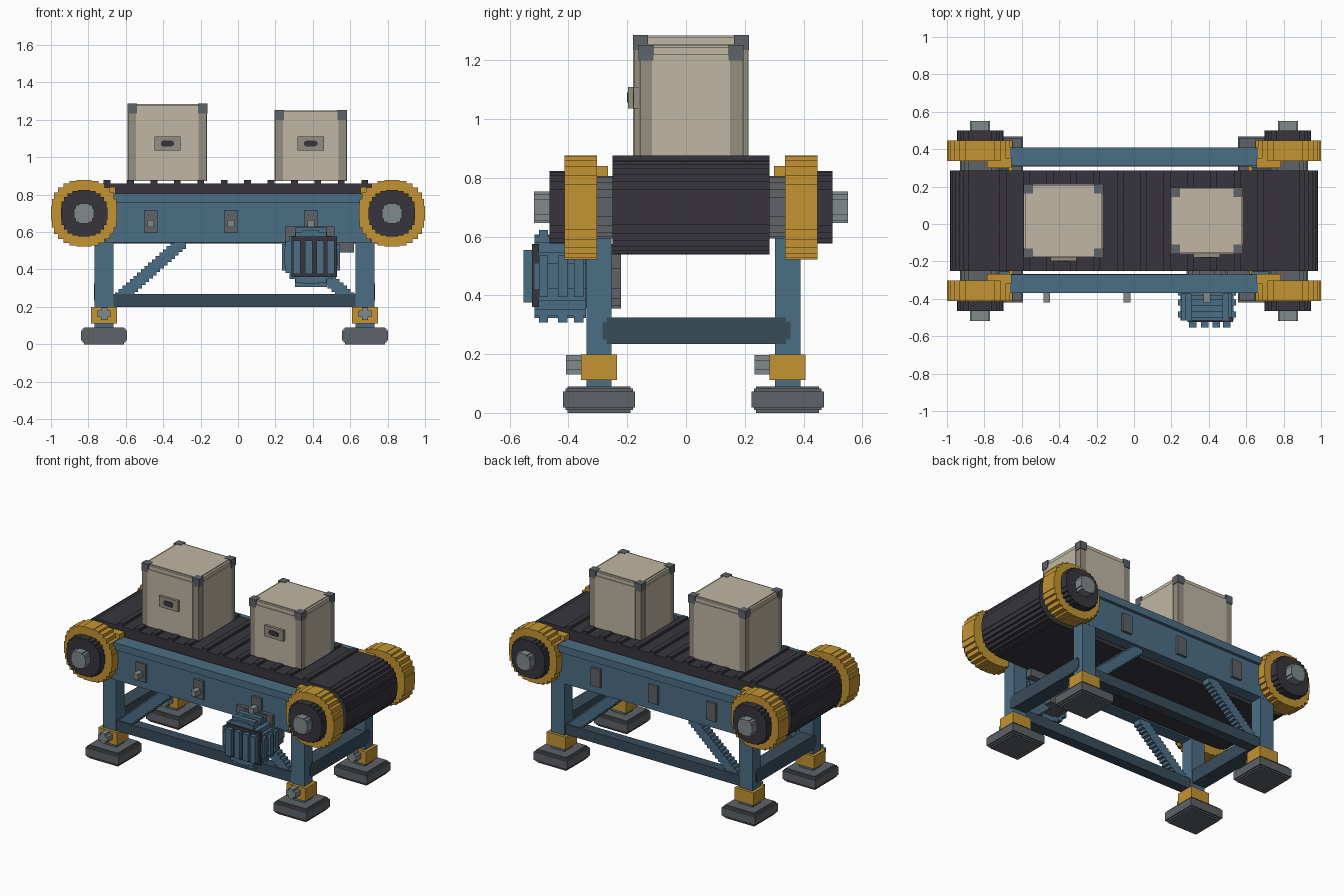
import bpy, bmesh, math
from mathutils import Matrix, Vector

if "Cube" in bpy.data.objects:
    bpy.data.objects.remove(bpy.data.objects["Cube"])


def material(name, rgb):
    col = [((c / 255 + 0.055) / 1.055) ** 2.4 for c in rgb] + [1.0]
    m = bpy.data.materials.new(name)
    m.use_nodes = True
    m.diffuse_color = col
    bsdf = m.node_tree.nodes["Principled BSDF"]
    bsdf.inputs["Base Color"].default_value = col
    bsdf.inputs["Roughness"].default_value = 0.7
    return m


BLUE = material("frame blue", (75, 110, 133))
NAVY = material("strut dark blue", (56, 76, 90))
GOLD = material("safety yellow", (196, 149, 50))
BLACK = material("rubber black", (55, 53, 60))
STEEL = material("dark steel", (94, 98, 103))
LIGHT = material("light steel", (129, 138, 140))
BEIGE = material("crate beige", (192, 183, 164))
TAUPE = material("crate trim taupe", (148, 142, 128))


def finish(name, bm, mat):
    bmesh.ops.recalc_face_normals(bm, faces=bm.faces)
    me = bpy.data.meshes.new(name)
    bm.to_mesh(me)
    bm.free()
    me.materials.append(mat)
    ob = bpy.data.objects.new(name, me)
    bpy.context.collection.objects.link(ob)
    return ob


def boxes(name, mat, *bounds):
    """One object made of boxes, each given as x0, x1, y0, y1, z0, z1."""
    bm = bmesh.new()
    for x0, x1, y0, y1, z0, z1 in bounds:
        m = Matrix.Translation(((x0 + x1) / 2, (y0 + y1) / 2, (z0 + z1) / 2))
        m = m @ Matrix.Diagonal((x1 - x0, y1 - y0, z1 - z0, 1))
        bmesh.ops.create_cube(bm, size=1, matrix=m)
    return finish(name, bm, mat)


def stepped_circle(r, k):
    """Outline of a circle drawn in square steps, k steps per quarter."""
    quarter = []
    for i in range(k):
        a, b = (math.pi / 2 * j / k for j in (i, i + 1))
        if i:
            quarter.append((r * math.cos(a), r * math.sin(a)))
        quarter.append((r * math.cos(a), r * math.sin(b)))
    pts = []
    for q in range(4):
        c, s = ((1, 0), (0, 1), (-1, 0), (0, -1))[q]
        pts += [(c * x - s * y, s * x + c * y) for x, y in quarter]
    return pts


def disc(name, mat, x, z, r, k, y0, y1, stretch=0.0):
    """Stepped disc along y; stretch pulls the halves apart into a loop."""
    bm = bmesh.new()
    vs = [bm.verts.new((x + px + math.copysign(stretch, px), y0, z + pz))
          for px, pz in stepped_circle(r, k)]
    face = bm.faces.new(vs)
    ext = bmesh.ops.extrude_face_region(bm, geom=[face])
    moved = [v for v in ext["geom"] if isinstance(v, bmesh.types.BMVert)]
    bmesh.ops.translate(bm, verts=moved, vec=Vector((0, y1 - y0, 0)))
    return finish(name, bm, mat)


YC = 0.017          # centre line of the conveyor
AXLE_X, AXLE_Z = 0.823, 0.70

# Belt loop and the raised slats on its upper run
disc("belt", BLACK, 0, AXLE_Z, 0.16, 8, -0.25, 0.285, AXLE_X)
boxes("belt_slats", BLACK, *[(x - 0.018, x + 0.018, -0.25, 0.285, 0.85, 0.877)
                             for x in [-0.70 + 0.1252 * i for i in range(12)]])

# End rollers: axle, rubber hub, yellow wheel and bearing on each side
for xs, xn in ((-1, "right"), (1, "left")):
    x = xs * AXLE_X
    disc(f"axle_{xn}", LIGHT, x, AXLE_Z, 0.053, 3, YC - 0.535, YC + 0.535)
    for ys, yn in ((-1, "front"), (1, "back")):
        def span(a, b):
            return sorted((YC + ys * a, YC + ys * b))
        tag = f"{yn}_{xn}"
        disc("hub_" + tag, BLACK, x, AXLE_Z, 0.124, 6, *span(0.40, 0.482))
        disc("wheel_" + tag, GOLD, x, AXLE_Z, 0.177, 7, *span(0.32, 0.43))
        disc("bearing_" + tag, STEEL, x, AXLE_Z, 0.107, 5, *span(0.268, 0.321))
        bx = sorted((xs * 0.655, xs * 0.785))
        boxes("wheel_bracket_" + tag, GOLD, (*bx, *span(0.283, 0.335), 0.72, 0.84))

# Side beams with a top flange, steel plates and front bolts
for ys, yn, web, flange, plate in (
        (-1, "front", (-0.35, -0.27), (-0.37, -0.27), (-0.366, -0.34)),
        (1, "back", (0.31, 0.39), (0.31, 0.41), (0.38, 0.406))):
    boxes("beam_" + yn, BLUE, (-0.71, 0.71, *web, 0.545, 0.77),
          (-0.71, 0.71, *flange, 0.758, 0.806))
    boxes("beam_plates_" + yn, STEEL, *[(x - 0.036, x + 0.036, *plate, 0.595, 0.717)
                                        for x in (-0.467, -0.038, 0.39)])
boxes("beam_bolts", LIGHT, *[(x - 0.018, x + 0.018, -0.42, -0.35, 0.628, 0.665)
                             for x in (-0.467, -0.038, 0.39)])

# Legs, collars, clamp screws and feet
for x, xn in ((-0.716, "right"), (0.679, "left")):
    for y, yn in ((-0.296, "front"), (0.346, "back")):
        tag = f"{yn}_{xn}"
        boxes("leg_" + tag, BLUE, (x - 0.05, x + 0.05, y - 0.043, y + 0.043, 0.08, 0.60))
        boxes("collar_" + tag, GOLD, (x - 0.07, x + 0.07, y - 0.061, y + 0.061, 0.112, 0.198))
        boxes("clamp_screw_" + tag, LIGHT,
              (x - 0.035, x + 0.035, y - 0.113, y - 0.05, 0.147, 0.18),
              (x - 0.017, x + 0.017, y - 0.113, y - 0.05, 0.13, 0.197))
        boxes("foot_" + tag, STEEL,
              (x - 0.107, x + 0.107, y - 0.107, y + 0.107, 0.0, 0.09),
              (x - 0.115, x + 0.115, y - 0.115, y + 0.115, 0.009, 0.083),
              (x - 0.123, x + 0.123, y - 0.123, y + 0.123, 0.019, 0.073))
    # End strut between the two legs
    s = 0.004 if x > 0 else -0.004
    boxes("end_strut_" + xn, NAVY,
          (x - 0.05 + s, x + 0.05 + s, -0.27, 0.34, 0.235, 0.325),
          (x - 0.05 + s, x + 0.05 + s, -0.285, 0.355, 0.25, 0.31))

# Long struts and stair-stepped diagonal braces on both sides
STEPS = 18
for y, yn in ((-0.302, "front"), (0.342, "back")):
    boxes("long_strut_" + yn, NAVY, (-0.67, 0.64, y - 0.035, y + 0.035, 0.20, 0.27))
    for s, xn, x0 in ((1, "right", -0.645), (-1, "left", 0.61)):
        bits = []
        for i in range(STEPS):
            cx = x0 + s * 0.335 * i / (STEPS - 1)
            cz = 0.235 + 0.30 * i / (STEPS - 1)
            bits.append((cx - 0.032, cx + 0.032, y - 0.028, y + 0.028, cz - 0.025, cz + 0.025))
        boxes(f"brace_{yn}_{xn}", BLUE, *bits)

# Drive motor: mount, gearbox, finned body, grille
MX, MZ = 0.39, 0.465
boxes("motor_mount", STEEL, (0.25, 0.515, -0.375, -0.34, 0.53, 0.63),
      (0.50, 0.62, -0.27, -0.222, 0.49, 0.545))
disc("gearbox", STEEL, MX, MZ, 0.11, 4, -0.36, -0.222)
disc("motor_body", BLUE, MX, MZ, 0.142, 5, -0.515, -0.34)
fins = []
for y in (-0.485, -0.42, -0.365):
    fins += [(MX - 0.155, MX + 0.155, y - 0.016, y + 0.016, MZ - o, MZ + o) for o in (0.03, 0.07)]
    fins += [(MX - 0.085, MX + 0.085, y - 0.016, y + 0.016, MZ - 0.158, MZ + 0.158)]
boxes("motor_fins", BLUE, *fins)
boxes("motor_grille", BLACK, (0.286, 0.53, -0.525, -0.50, 0.36, 0.575))
boxes("motor_grille_bars", BLUE, *[(x - 0.02, x + 0.02, -0.553, -0.52, 0.375, 0.555)
                                   for x in (0.315, 0.377, 0.44, 0.495)])


# Crates: body with raised panels, corner posts, metal caps and a latch
def crate(tag, x0, x1, y0, y1, z1):
    z0, e, p, c = 0.872, 0.006, 0.045, 0.05
    boxes("crate_body_" + tag, BEIGE,
          (x0 + e, x1 - e, y0 + e, y1 - e, z0, z1 - e),
          (x0 + p, x1 - p, y0, y1, z0, z1 - 0.03),
          (x0, x1, y0 + p, y1 - p, z0, z1 - 0.03),
          (x0 + p, x1 - p, y0 + 0.02, y1 - 0.02, z1 - 0.03, z1),
          (x0 + 0.02, x1 - 0.02, y0 + p, y1 - p, z1 - 0.03, z1))
    corners = [(x, y) for x in (x0, x1) for y in (y0, y1)]

    def at_corners(size, inset, za, zb):
        out = []
        for x, y in corners:
            a, b = (x + inset, x + size) if x == x0 else (x - size, x - inset)
            d, f = (y + inset, y + size) if y == y0 else (y - size, y - inset)
            out.append((a, b, d, f, za, zb))
        return out
    boxes("crate_posts_" + tag, TAUPE, *at_corners(p, 0.003, z0, z1 - 0.04))
    boxes("crate_caps_" + tag, STEEL, *at_corners(c, -0.001, z1 - c, z1 + 0.002))
    xm = (x0 + x1) / 2
    boxes("crate_latch_" + tag, TAUPE, (xm - 0.07, xm + 0.07, y0 - 0.018, y0 + 0.01, 1.037, 1.11))
    boxes("crate_latch_slot_" + tag, BLACK,
          (xm - 0.035, xm + 0.035, y0 - 0.021, y0, 1.062, 1.085),
          (xm - 0.025, xm + 0.025, y0 - 0.021, y0, 1.057, 1.09))


crate("large", -0.59, -0.165, -0.18, 0.213, 1.285)
crate("small", 0.195, 0.583, -0.16, 0.195, 1.25)
